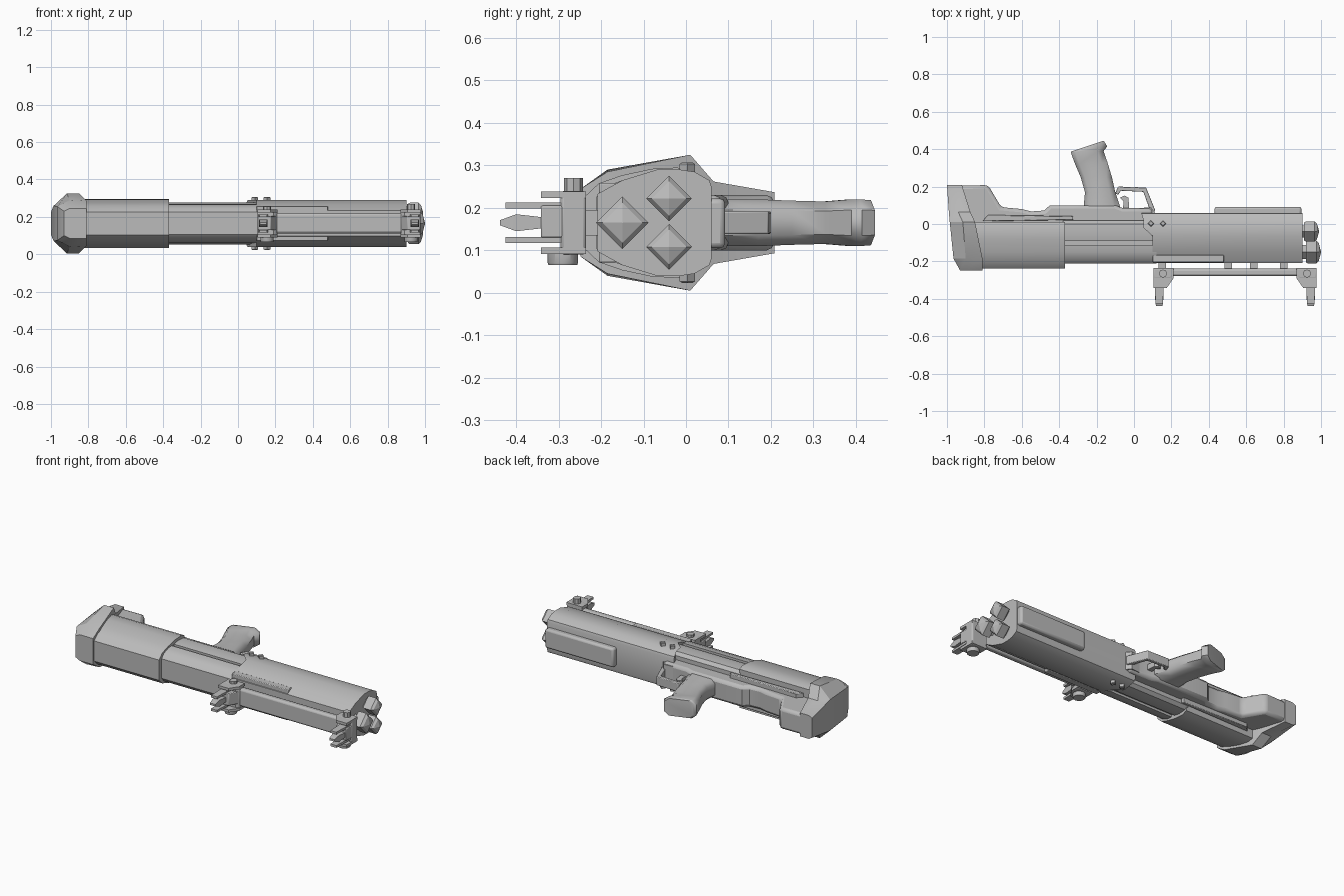
import bpy, bmesh, math

cube = bpy.data.objects.get("Cube")
if cube:
    bpy.data.objects.remove(cube, do_unlink=True)

ZC = 0.165  # height of the symmetry plane
metal = bpy.data.materials.new("plain grey")
metal.use_nodes = True
GREY = (0.5, 0.5, 0.5, 1)
metal.diffuse_color = GREY
metal.node_tree.nodes["Principled BSDF"].inputs["Base Color"].default_value = GREY


def finish(name, bm, angle=30):
    bmesh.ops.recalc_face_normals(bm, faces=bm.faces)
    me = bpy.data.meshes.new(name)
    bm.to_mesh(me)
    bm.free()
    ob = bpy.data.objects.new(name, me)
    bpy.context.collection.objects.link(ob)
    me.materials.append(metal)
    bpy.ops.object.select_all(action='DESELECT')
    ob.select_set(True)
    bpy.context.view_layer.objects.active = ob
    bpy.ops.object.shade_smooth_by_angle(angle=math.radians(angle))
    return ob


def loft(name, rings, angle=30):
    """Skin a list of closed rings with equal point counts and cap the ends."""
    bm = bmesh.new()
    vs = [[bm.verts.new(p) for p in r] for r in rings]
    n = len(vs[0])
    for a, b in zip(vs, vs[1:]):
        for i in range(n):
            j = (i + 1) % n
            bm.faces.new((a[i], a[j], b[j], b[i]))
    bm.faces.new(vs[0][::-1])
    bm.faces.new(vs[-1])
    return finish(name, bm, angle)


def body(name, half, x0, x1, rear=None, angle=30):
    """Prism along x from a half outline (y, half height), mirrored in z."""
    pts = [(y, ZC + h) for y, h in half] + [(y, ZC - h) for y, h in reversed(half)]
    back = [((rear(y) if rear else x0), y, z) for y, z in pts]
    return loft(name, [back, [(x1, y, z) for y, z in pts]], angle)


def plate(name, outline, z0, z1, bevel=0.0):
    """Flat outline in x-y, extruded in z with chamfered rims."""
    ob = loft(name, [[(x, y, z) for x, y in outline] for z in (z0, z1)])
    if bevel:
        m = ob.modifiers.new("chamfer", 'BEVEL')
        m.width, m.segments, m.limit_method = bevel, 2, 'ANGLE'
        m.angle_limit = math.radians(50)
    return ob


def box(name, x, y, z, bevel=0.0):
    return plate(name, [(x[0], y[0]), (x[1], y[0]), (x[1], y[1]), (x[0], y[1])], z[0], z[1], bevel)


def lathe(name, profile, centre, axis, n=16, turn=0.0, angle=30):
    """Rings of (distance along axis, radius) about a centre."""
    rings = []
    for d, r in profile:
        ring = []
        for i in range(n):
            t = turn + 2 * math.pi * i / n
            p = [0, 0, 0]
            p[axis] = d
            p[(axis + 1) % 3] = r * math.cos(t)
            p[(axis + 2) % 3] = r * math.sin(t)
            ring.append([p[k] + centre[k] for k in range(3)])
        rings.append(ring)
    return loft(name, rings, angle)


# Butt plate: rings along y of (y, rear x, shoulder x, front x, rear, shoulder, front half height)
butt = [(0.208, -1.0, -0.98, -0.92, 0.060, 0.072, 0.072),
        (0.065, -0.99, -0.94, -0.875, 0.085, 0.097, 0.097),
        (0.010, -0.985, -0.915, -0.85, 0.095, 0.160, 0.160),
        (-0.185, -0.965, -0.90, -0.81, 0.090, 0.125, 0.120),
        (-0.248, -0.93, -0.90, -0.81, 0.065, 0.080, 0.080)]
loft("butt_plate", [[(a, y, ZC - p), (b, y, ZC - q), (c, y, ZC - r),
                     (c, y, ZC + r), (b, y, ZC + q), (a, y, ZC + p)]
                    for y, a, b, c, p, q, r in butt], 25)

# Rear housing and middle section
body("stock_shell", [(-0.238, 0.062), (-0.205, 0.093), (-0.15, 0.112), (-0.08, 0.127),
                     (-0.02, 0.13), (0.012, 0.118)], -0.87, -0.37, lambda y: -0.85 - 0.1 * y)
body("middle_lower", [(-0.212, 0.06), (-0.19, 0.085), (-0.15, 0.1), (-0.115, 0.104)], -0.38, 0.12)
body("middle_core", [(-0.12, 0.09), (-0.08, 0.09)], -0.38, 0.12)
body("middle_upper", [(-0.092, 0.104), (-0.05, 0.112), (0.0, 0.108), (0.018, 0.09)], -0.38, 0.12)

# Underside spine that carries the grip and joins the butt
plate("spine", [(-0.94, 0.205), (-0.78, 0.208), (-0.71, 0.09), (-0.6, 0.08), (-0.55, 0.067),
                (-0.48, 0.072), (-0.45, 0.1), (-0.10, 0.1), (-0.06, 0.085), (0.1, 0.085),
                (0.1, -0.02), (-0.9, -0.02)], 0.1, 0.23, 0.018)
for s, name in ((1, "left"), (-1, "right")):
    z = sorted((ZC + s * 0.05, ZC + s * 0.092))
    plate("side_strip_" + name, [(-0.81, 0.015), (-0.325, 0.022), (-0.325, 0.042),
                                 (-0.78, 0.048)], z[0], z[1], 0.004)

# Front barrel housing with a stepped rear edge
front = [(-0.208, 0.068), (-0.15, 0.1), (-0.065, 0.126), (-0.02, 0.126), (0.02, 0.12),
         (0.055, 0.1), (0.060, 0.085)]
body("barrel_housing", front, 0.1, 0.9,
     lambda y: 0.1 if y < -0.06 else (0.05 if y < 0.03 else 0.04), 25)
# Side fairings, top ridge and underside cover
for s, name in ((1, "left"), (-1, "right")):
    z = sorted((ZC + s * 0.06, ZC + s * 0.094))
    box("top_panel_" + name, (0.1, 0.48), (-0.205, -0.165), z, 0.004)
box("under_cover", (0.43, 0.895), (0.04, 0.092), (0.105, 0.222), 0.012)
plate("guard_root", [(0.03, 0.04), (0.03, 0.085), (0.09, 0.09), (0.12, 0.05)], 0.11, 0.22)

# Grip: rings along its length of (rear x, rear y, front x, front y, half height)
grip = [(-0.27, 0.08, -0.07, 0.08, 0.055), (-0.262, 0.17, -0.1, 0.17, 0.055),
        (-0.285, 0.25, -0.118, 0.25, 0.052), (-0.315, 0.32, -0.142, 0.33, 0.05),
        (-0.338, 0.383, -0.163, 0.39, 0.055), (-0.335, 0.388, -0.143, 0.415, 0.055),
        (-0.32, 0.393, -0.162, 0.445, 0.053)]
rings = []
for xa, ya, xb, yb, h in grip:
    ring = []
    for t, k in ((0, 0.6), (0.14, 1), (0.82, 1), (1, 0.55)):
        ring.append((xa + (xb - xa) * t, ya + (yb - ya) * t, k * h))
    rings.append([(x, y, ZC + k) for x, y, k in ring] + [(x, y, ZC - k) for x, y, k in reversed(ring)])
loft("grip", rings, 50)

# Trigger guard and trigger
plate("trigger_guard", [(-0.10, 0.165), (-0.085, 0.2), (0.065, 0.195), (0.115, 0.07), (0.09, 0.06),
                        (0.05, 0.172), (-0.07, 0.178), (-0.085, 0.155)], 0.138, 0.192, 0.004)
plate("trigger", [(-0.06, 0.08), (-0.055, 0.12), (-0.075, 0.14), (-0.05, 0.152), (-0.03, 0.14),
                  (-0.025, 0.08)], 0.148, 0.182)

# Three square muzzles with raised pyramid faces
for i, (y, z, r, dx) in enumerate(((-0.15, 0.165, 0.062, 0.01), (-0.04, 0.222, 0.054, 0),
                                   (-0.04, 0.108, 0.054, 0))):
    lathe("muzzle_%d" % (i + 1), [(0.88, 0.6 * r), (0.91 + dx, 0.6 * r), (0.91 + dx, 0.9 * r), (0.92 + dx, r),
                                  (0.965 + dx, r), (0.978 + dx, 0.76 * r), (0.99 + dx, 0.02 * r)],
          (0, y, z), 0, 4, 0, 20)

# Diamond-headed side screws
for s in (1, -1):
    for x in (0.09, 0.155):
        lathe("side_screw", [(0.09 * s, 0.018), (0.138 * s, 0.018), (0.142 * s, 0.012)],
              (x, 0.003, ZC), 2, 4)

# Top rail on short posts
box("top_rail", (0.13, 0.93), (-0.279, -0.238), (0.112, 0.22), 0.012)
for x in (0.15, 0.505, 0.64, 0.8):
    box("rail_post", (x - 0.02, x + 0.02), (-0.245, -0.195), (0.135, 0.195))

# Sight mounts: clamp, head, cheek plates, prongs, centre spike and knobs
for x, d, top, name in ((0.155, 1, 0.255, "rear"), (0.925, -1, 0.27, "front")):
    def side(pts):
        return [(x + d * a, b) for a, b in pts]
    plate(name + "_sight_clamp", side([(-0.052, -0.235), (0.055, -0.235), (0.055, -0.28),
                                       (0.035, -0.295), (-0.052, -0.295)]), 0.09, 0.24, 0.008)
    plate(name + "_sight_head", side([(-0.05, -0.28), (0.05, -0.28), (0.02, -0.34),
                                      (-0.05, -0.342)]), 0.13, 0.205, 0.004)
    for s in (1, -1):
        z = sorted((ZC + s * 0.058, ZC + s * 0.074))
        plate(name + "_cheek_plate", side([(-0.052, -0.235), (0.056, -0.235), (0.056, -0.29),
                                           (0.02, -0.342), (-0.052, -0.342)]), z[0], z[1])
        z = sorted((ZC + s * 0.034, ZC + s * 0.048))
        plate(name + "_prong", side([(-0.045, -0.28), (0.005, -0.28), (0.0, -0.425),
                                     (-0.04, -0.425)]), z[0], z[1])
    loft(name + "_centre_spike", [[(x - d * 0.02 + a * w, y, ZC + b * h)
                                   for a, b in ((-1, -1), (1, -1), (1, 1), (-1, 1))]
                                  for y, w, h in ((-0.33, 0.022, 0.012), (-0.40, 0.022, 0.02),
                                                  (-0.438, 0.018, 0.006))])
    lathe(name + "_knob", [(0.066, 0.034), (0.071, 0.036), (0.1, 0.036)], (x, -0.29, 0), 2, 12)
    lathe(name + "_pin", [(0.22, 0.022), (top, 0.022)], (x, -0.265, 0), 2, 8)
